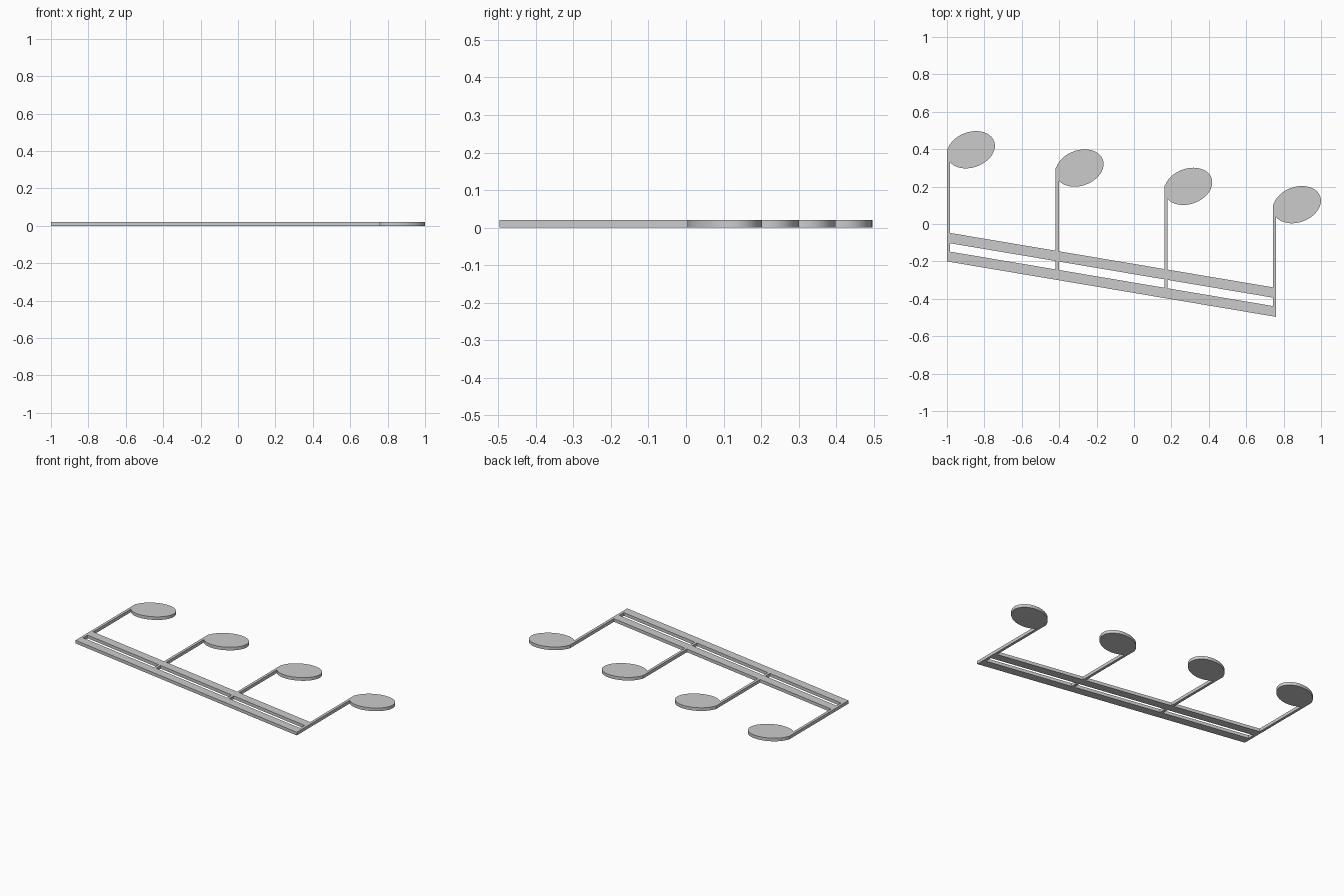
import bpy, bmesh, math

if "Cube" in bpy.data.objects:
    bpy.data.objects.remove(bpy.data.objects["Cube"])

THICK = 0.02
LEFT, RIGHT = -1.0, 0.76
SLOPE = -0.1685
PITCH = 0.581
STEM_W = 0.017


def slant(x, y_left):
    """Height of a slanted beam line at x, given its height at the left end."""
    return y_left + SLOPE * (x - LEFT)


def plate(name, outline):
    """Extrude a flat outline into a plate standing on z = 0."""
    bm = bmesh.new()
    face = bm.faces.new([bm.verts.new((x, y, 0)) for x, y in outline])
    top = bmesh.ops.extrude_face_region(bm, geom=[face])
    verts = [g for g in top["geom"] if isinstance(g, bmesh.types.BMVert)]
    bmesh.ops.translate(bm, verts=verts, vec=(0, 0, THICK))
    bmesh.ops.recalc_face_normals(bm, faces=bm.faces)
    mesh = bpy.data.meshes.new(name)
    bm.to_mesh(mesh)
    bm.free()
    obj = bpy.data.objects.new(name, mesh)
    bpy.context.collection.objects.link(obj)
    bpy.context.view_layer.objects.active = obj
    obj.select_set(True)
    bpy.ops.object.shade_smooth_by_angle(angle=math.radians(30))
    obj.select_set(False)


def bar(name, x0, x1, low, high):
    """Upright-ended strip between two slanted lines."""
    plate(name, [(x0, slant(x0, low)), (x1, slant(x1, low)),
                 (x1, slant(x1, high)), (x0, slant(x0, high))])


# Two slanted beams
bar("lower_beam", LEFT, RIGHT, -0.20, -0.145)
bar("upper_beam", LEFT, RIGHT, -0.10, -0.045)

# Four notes: tilted oval head joined to its stem in one outline
A, B, TILT = 0.132, 0.0945, math.radians(20)
HALF = math.hypot(A * math.cos(TILT), B * math.sin(TILT))
for i in range(4):
    x0 = LEFT + i * PITCH
    x1 = x0 + STEM_W
    cx, cy = x0 + HALF, slant(x0, 0.397)
    oval = []
    for k in range(96):
        t = math.pi - TILT - 2 * math.pi * k / 96   # clockwise from the left
        u, v = A * math.cos(t), B * math.sin(t)
        oval.append((cx + u * math.cos(TILT) - v * math.sin(TILT),
                     cy + u * math.sin(TILT) + v * math.cos(TILT)))
    head = [p for p in oval if p[0] > x1 or p[1] > cy + 0.002]
    # rotate the list so it starts on the left, just above the stem
    start = min((k for k, p in enumerate(head) if p[1] > cy),
                key=lambda k: head[k][0])
    head = head[start:] + head[:start]
    low = [p for p in head if p[1] < cy and p[0] < cx]
    join = min(low)[1] + 0.004
    plate(f"note_{i + 1}", head + [(x1, join), (x1, slant(x1, -0.045)),
                                   (x0, slant(x0, -0.045)), (x0, cy)])
    # short piece of stem between the beams
    bar(f"stem_link_{i + 1}", x0, x1, -0.145, -0.10)
